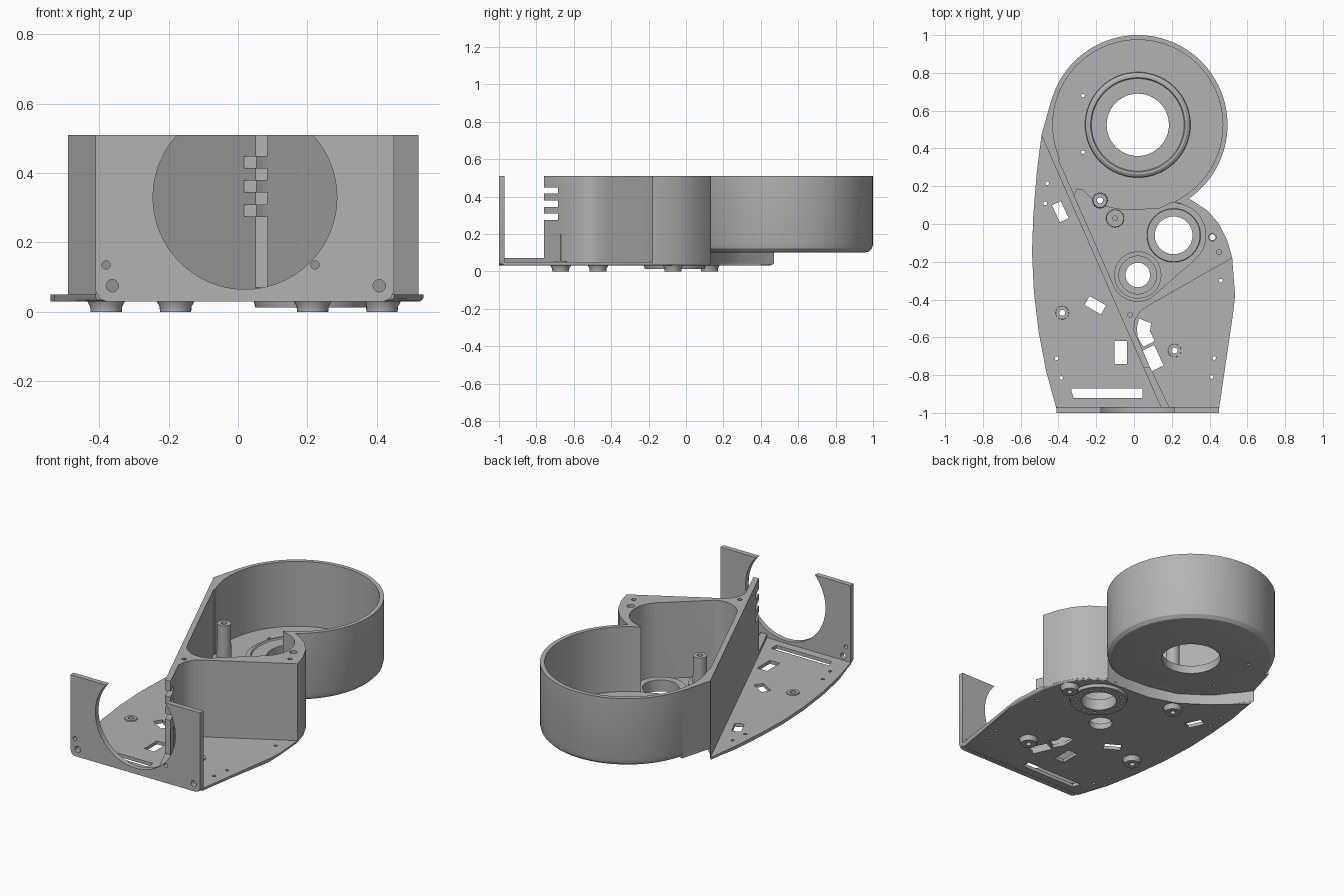
import bpy, bmesh, math
from mathutils import Matrix

if "Cube" in bpy.data.objects:
    bpy.data.objects.remove(bpy.data.objects["Cube"], do_unlink=True)

grey = bpy.data.materials.new("plain grey")
grey.use_nodes = True
COLOUR = (0.45, 0.45, 0.45, 1)
grey.diffuse_color = COLOUR
grey.node_tree.nodes["Principled BSDF"].inputs["Base Color"].default_value = COLOUR

TOP = 0.51
DRUM = (0.02, 0.525)      # centre of the large round chamber
GEAR_A = (0.21, -0.06)    # centre of the bearing opening
GEAR_B = (0.02, -0.27)    # centre of the small opening


def finish(name, bm):
    bmesh.ops.recalc_face_normals(bm, faces=bm.faces)
    mesh = bpy.data.meshes.new(name)
    bm.to_mesh(mesh)
    bm.free()
    mesh.materials.append(grey)
    obj = bpy.data.objects.new(name, mesh)
    bpy.context.collection.objects.link(obj)
    return obj


def prism(name, pts, low, high, upright=False, round_bottom=0):
    """Extrude an outline along z, or along y when upright."""
    bm = bmesh.new()
    place = (lambda p, h: (p[0], h, p[1])) if upright else (lambda p, h: (p[0], p[1], h))
    a = [bm.verts.new(place(p, low)) for p in pts]
    b = [bm.verts.new(place(p, high)) for p in pts]
    base = bm.faces.new(a)
    bm.faces.new(b)
    for i in range(len(pts)):
        j = (i + 1) % len(pts)
        bm.faces.new((a[i], a[j], b[j], b[i]))
    if round_bottom:
        bmesh.ops.bevel(bm, geom=list(base.edges), offset=round_bottom,
                        segments=3, profile=0.5, affect='EDGES')
    return finish(name, bm)


def arc(centre, r, start, end, n=16):
    out = []
    for i in range(n + 1):
        t = math.radians(start + (end - start) * i / n)
        out.append((centre[0] + r * math.cos(t), centre[1] + r * math.sin(t)))
    return out


def disc(name, centre, r, low, high, upright=False, n=32):
    return prism(name, arc(centre, r, 0, 360, n)[:-1], low, high, upright)


def slab(name, centre, size, low, high, angle=0):
    c, s = math.cos(math.radians(angle)), math.sin(math.radians(angle))
    corners = [(sx * size[0] / 2, sy * size[1] / 2)
               for sx, sy in ((-1, -1), (1, -1), (1, 1), (-1, 1))]
    return prism(name, [(centre[0] + x * c - y * s, centre[1] + x * s + y * c)
                        for x, y in corners], low, high)


def lathe(name, centre, profile, closed=True, n=64):
    """Revolve (radius, z) points; closed profiles make rings."""
    bm = bmesh.new()
    rings = [[bm.verts.new((centre[0] + r * math.cos(math.tau * k / n),
                            centre[1] + r * math.sin(math.tau * k / n), z))
              for k in range(n)] for r, z in profile]
    for i in range(len(rings) if closed else len(rings) - 1):
        p, q = rings[i], rings[(i + 1) % len(rings)]
        for k in range(n):
            m = (k + 1) % n
            bm.faces.new((p[k], p[m], q[m], q[k]))
    if not closed:
        bm.faces.new(rings[0])
        bm.faces.new(rings[-1])
    return finish(name, bm)


def combine(target, tool, operation='DIFFERENCE'):
    mod = target.modifiers.new("combine", 'BOOLEAN')
    mod.object, mod.operation, mod.solver = tool, operation, 'EXACT'
    bpy.context.view_layer.objects.active = target
    bpy.ops.object.modifier_apply(modifier=mod.name)
    bpy.data.objects.remove(tool, do_unlink=True)


def wall_x(y):
    """Outer face of the long diagonal wall."""
    return -0.49 + 0.439 * (0.47 - y)


# Shared outlines
tip = (-0.49, 0.47)
right_side = [(0.52, -0.18), (0.495, -0.09), (0.45, 0.0), (0.39, 0.07), (0.3, 0.13)]
step = [(0.15, 0.12), (0.0, 0.13), (-0.17, 0.17), (-0.33, 0.28), (-0.44, 0.4)]
left_edge = [(-0.515, 0.27), (-0.533, 0.05), (-0.54, -0.15), (-0.53, -0.36),
             (-0.505, -0.57), (-0.465, -0.78), (-0.41, -0.98)]

# Base plate
housing = prism("housing", [tip] + left_edge + [(0.45, -0.98), (0.525, -0.47), (0.535, -0.38)]
                + right_side + step, 0.03, 0.05, round_bottom=0.014)

# Gear case with its diagonal fin
case = [tip, (wall_x(-0.76), -0.76), (wall_x(-0.76) + 0.035, -0.76), (wall_x(-0.56) + 0.037, -0.56),
        (0.005, -0.51), (0.035, -0.46), (0.09, -0.425)] + right_side + step
combine(housing, prism("case", case, 0.04, TOP), 'UNION')

# Drum shell with rounded lower edge and the wedge beside it
outer = [(0.43, 0.1), (0.452, 0.105), (0.469, 0.122), (0.475, 0.145), (0.475, TOP)]
combine(housing, lathe("drum", DRUM, outer, False, 96), 'UNION')
wedge = [tip, (wall_x(0.3), 0.3), DRUM, (-0.437, 0.66)]
combine(housing, prism("wedge", wedge, 0.105, TOP), 'UNION')

# Low ridge running from the fin to the front panel
ridge = [(wall_x(y) + o, y) for y, o in ((-0.7, 0), (-0.985, 0), (-0.985, 0.045), (-0.7, 0.035))]
combine(housing, prism("ridge", ridge, 0.04, 0.07), 'UNION')

# Front panel
panel = [(-0.41, 0.06), (-0.4, 0.038), (-0.38, 0.03), (0.42, 0.03), (0.44, 0.038),
         (0.45, 0.06), (0.45, TOP), (-0.41, TOP)]
combine(housing, prism("panel", panel, -1.0, -0.97, True), 'UNION')
combine(housing, disc("cut", (0.02, 0.33), 0.265, -1.1, -0.93, True, 64))
for x, z, r in ((-0.38, 0.135, 0.012), (0.222, 0.135, 0.012), (-0.362, 0.075, 0.018), (0.407, 0.075, 0.018)):
    combine(housing, disc("cut", (x, z), r, -1.1, -0.95, True, 16))

# Hollow interior: round chamber, opening between chambers, deeper gear pocket
combine(housing, disc("cut", DRUM, 0.45, 0.122, 0.7, n=96))
gear_wall = arc(GEAR_B, 0.139, 203.7, 299.6, 14) + arc(GEAR_A, 0.17, -50, 75, 16)
combine(housing, prism("cut", [(-0.4, 0.342)] + gear_wall + [(0.2, 0.125), (0.02, 0.4)], 0.122, 0.65))
pocket_edge = [(0.2, 0.115), (0.13, 0.08), (-0.05, 0.075), (-0.12, 0.085), (-0.2, 0.11),
               (-0.27, 0.18), (-0.3, 0.185)]
combine(housing, prism("cut", gear_wall + pocket_edge + [(wall_x(0.15) + 0.033, 0.15)], 0.055, 0.6))

# Large openings
for centre, r in ((DRUM, 0.165), (GEAR_A, 0.1), (GEAR_B, 0.065)):
    combine(housing, disc("cut", centre, r, -0.1, 0.3, n=48))

# Comb slots in the end of the fin
for z in (0.275, 0.345, 0.415):
    combine(housing, slab("cut", (0.04, -0.74), (0.2, 0.11), z, z + 0.033))

# Rectangular and curved windows in the plate
for x, y, w, d, a in ((-0.39, 0.065, 0.052, 0.1, 25), (-0.205, -0.43, 0.1, 0.055, -30),
                      (-0.07, -0.68, 0.066, 0.12, 0), (0.1, -0.71, 0.07, 0.12, 25)):
    combine(housing, slab("cut", (x, y), (w, d), -0.1, 0.2, a))
combine(housing, prism("cut", [(-0.335, -0.87), (0.045, -0.87), (0.045, -0.92), (-0.32, -0.92)], -0.1, 0.2))
curved = [(0.025, -0.5), (0.09, -0.525), (0.085, -0.57), (0.11, -0.62), (0.05, -0.65), (0.02, -0.6), (0.015, -0.55)]
combine(housing, prism("cut", curved, -0.1, 0.2))

# Small screw holes
for x, y in ((-0.46, 0.215), (-0.47, 0.11), (-0.41, -0.71), (-0.385, -0.815), (0.46, -0.3),
             (0.425, -0.71), (0.41, -0.81), (-0.27, 0.68), (-0.27, 0.38)):
    combine(housing, disc("cut", (x, y), 0.01, -0.1, 0.2, n=12))
for x, y in ((-0.02, -0.48), (0.45, -0.15)):
    combine(housing, disc("cut", (x, y), 0.013, 0.4, 0.6, n=12))

# Mounting feet under the plate, with holes passing through
feet = {"front_left": (0.215, -0.67), "front_right": (-0.38, -0.47),
        "rear_left": (0.415, -0.07), "rear_right": (-0.18, 0.125)}
for name, c in feet.items():
    combine(housing, disc("cut", c, 0.02, -0.1, 0.6, n=20))
    lathe(name + "_foot", c, [(0.016, 0), (0.045, 0), (0.046, 0.015), (0.056, 0.033), (0.016, 0.033)], n=28)
    if name.startswith("front"):
        lathe(name + "_collar", c, [(0.016, 0.045), (0.036, 0.045), (0.034, 0.056), (0.016, 0.056)], n=28)

# Post and short boss inside the case
lathe("tall_post", feet["rear_right"], [(0.016, 0.05), (0.042, 0.05), (0.038, 0.45), (0.016, 0.45)], n=28)
lathe("short_boss", (-0.1, 0.03), [(0.012, 0.05), (0.048, 0.05), (0.046, 0.12), (0.012, 0.12)], n=28)

# Bearing seats
lathe("drum_seat", DRUM, [(0.165, 0.11), (0.28, 0.115), (0.277, 0.145), (0.262, 0.155),
                          (0.25, 0.155), (0.245, 0.148), (0.165, 0.148)])
lathe("gear_seat", GEAR_A, [(0.1, 0.05), (0.143, 0.05), (0.14, 0.08), (0.1, 0.08)], n=48)
lathe("small_seat", GEAR_B, [(0.065, 0.05), (0.125, 0.05), (0.125, 0.085), (0.1, 0.085),
                             (0.1, 0.065), (0.065, 0.065)], n=48)
flange = lathe("under_flange", GEAR_A, [(0.1, 0.012), (0.16, 0.012), (0.165, 0.034), (0.1, 0.034)], n=48)
for p in arc(GEAR_A, 0.132, 0, 330, 11):
    combine(flange, disc("cut", p, 0.01, -0.1, 0.025, n=10))

# Smooth curved surfaces, keep corners crisp
bpy.ops.object.select_all(action='DESELECT')
for obj in bpy.context.scene.objects:
    if obj.type == 'MESH' and grey.name in obj.data.materials:
        obj.select_set(True)
        bpy.context.view_layer.objects.active = obj
bpy.ops.object.shade_smooth_by_angle(angle=math.radians(30))
